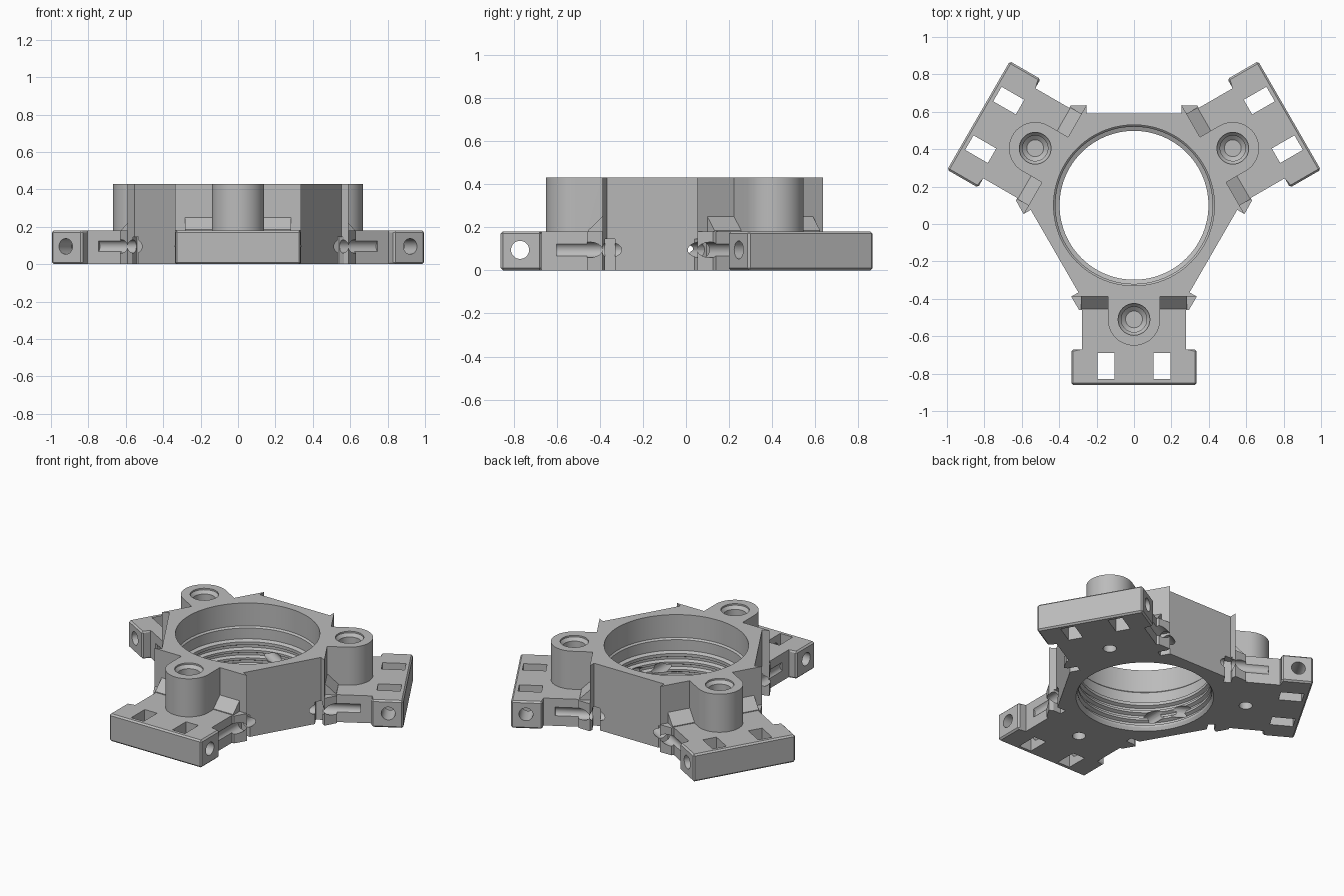
import bpy, bmesh
from math import radians, cos, sin, tau
from mathutils import Matrix, Vector

if "Cube" in bpy.data.objects:
    bpy.data.objects.remove(bpy.data.objects["Cube"])

H, PLATE, SEG = 0.43, 0.18, 64
TURNS = [Matrix.Rotation(radians(120 * k), 4, 'Z') for k in range(3)]

grey = bpy.data.materials.new("light grey plastic")
grey.use_nodes = True
colour = (0.5, 0.5, 0.5, 1)
grey.diffuse_color = colour
grey.node_tree.nodes["Principled BSDF"].inputs["Base Color"].default_value = colour


def finish(bm, name, matrix=Matrix()):
    bmesh.ops.recalc_face_normals(bm, faces=bm.faces)
    bm.transform(matrix)
    mesh = bpy.data.meshes.new(name)
    bm.to_mesh(mesh)
    bm.free()
    obj = bpy.data.objects.new(name, mesh)
    obj.data.materials.append(grey)
    bpy.context.collection.objects.link(obj)
    return obj


def prism(name, outline, z0, z1, matrix=Matrix(), bevel_beyond=None):
    """Extrude an outline upward, optionally softening the outer edges."""
    bm = bmesh.new()
    face = bm.faces.new([bm.verts.new((x, y, z0)) for x, y in outline])
    top = bmesh.ops.extrude_face_region(bm, geom=[face])["geom"]
    for v in top:
        if isinstance(v, bmesh.types.BMVert):
            v.co.z = z1
    if bevel_beyond is not None:
        edges = [e for e in bm.edges if all(v.co.y < bevel_beyond for v in e.verts)]
        bmesh.ops.bevel(bm, geom=edges, offset=0.01, segments=1, affect='EDGES')
    return finish(bm, name, matrix)


def box(name, x0, x1, y0, y1, z0, z1, matrix=Matrix()):
    return prism(name, [(x0, y0), (x1, y0), (x1, y1), (x0, y1)], z0, z1, matrix)


def lathe(name, profile, matrix=Matrix(), seg=SEG):
    """Turn a (radius, height) profile about z and cap both ends."""
    bm = bmesh.new()
    rings = [[bm.verts.new((r * cos(tau * i / seg), r * sin(tau * i / seg), z))
              for i in range(seg)] for r, z in profile]
    for a, b in zip(rings, rings[1:]):
        for i in range(seg):
            j = (i + 1) % seg
            bm.faces.new((a[i], a[j], b[j], b[i]))
    bm.faces.new(rings[0])
    bm.faces.new(rings[-1])
    return finish(bm, name, matrix)


def combine(target, tool, operation):
    mod = target.modifiers.new(operation, 'BOOLEAN')
    mod.operation, mod.solver, mod.object = operation, 'EXACT', tool
    bpy.context.view_layer.objects.active = target
    bpy.ops.object.modifier_apply(modifier=mod.name)
    bpy.data.objects.remove(tool)


def mirrored(half):
    """Complete a left-to-right symmetric outline from its +x half."""
    return half + [(-x, y) for x, y in reversed(half)]


# Tall ring body with a thin rib at each corner
corner = [(-0.297, -0.466), (-0.336, -0.488), (0.336, -0.488), (0.297, -0.466)]
outline = [(turn @ Vector((x, y, 0))).xy for turn in TURNS for x, y in corner]
body = prism("mount_body", outline, 0, H)

arm_half = [(0.25, -0.40), (0.297, -0.466), (0.336, -0.488), (0.293, -0.56), (0.278, -0.56),
            (0.278, -0.77), (0.335, -0.77), (0.335, -0.96)]
boss_outline = [(0.14, -0.44)] + [
    (0.14 * cos(tau * i / SEG), -0.61 - 0.14 * sin(tau * i / SEG))
    for i in range(SEG // 2 + 1)] + [(-0.14, -0.44)]

for turn in TURNS:
    # Low arm with a wide foot
    combine(body, prism("arm", mirrored(arm_half), 0, PLATE, turn, -0.6), 'UNION')
    # Sloped gusset against the tall wall, drawn sideways then stood up
    stand = turn @ Matrix(((0, 0, 1, 0), (1, 0, 0, 0), (0, 1, 0, 0), (0, 0, 0, 1)))
    slope = [(-0.45, 0.15), (-0.555, 0.15), (-0.555, 0.185), (-0.488, 0.25), (-0.45, 0.25)]
    combine(body, prism("gusset", slope, -0.283, 0.283, stand), 'UNION')
    # Screw boss
    combine(body, prism("boss", boss_outline, 0.05, H, turn), 'UNION')

# Threaded bore
bore = [(0.43, H + 0.05), (0.43, 0.28), (0.42, 0.27), (0.42, 0.2), (0.398, 0.19)]
for k in range(3):
    z = 0.17 - 0.05 * k
    bore += [(0.398, z), (0.418, z - 0.01), (0.418, z - 0.025), (0.398, z - 0.035)]
bore += [(0.398, 0.02), (0.41, 0), (0.41, -0.05)]
combine(body, lathe("bore_cutter", bore, seg=96), 'DIFFERENCE')

for turn in TURNS:
    # Counterbore in the boss and pilot hole below it
    place = turn @ Matrix.Translation((0, -0.61, 0))
    sink = [(0.085, H + 0.05), (0.085, H - 0.01), (0.068, H - 0.03),
            (0.068, 0.14), (0.045, 0.12)]
    combine(body, lathe("sink_cutter", sink, place, 32), 'DIFFERENCE')
    combine(body, lathe("pilot_cutter", [(0.04, -0.05), (0.04, 0.11)], place, 32), 'DIFFERENCE')
    # Cross hole through the foot
    across = turn @ Matrix.Translation((0, -0.87, 0.095)) @ Matrix.Rotation(radians(90), 4, 'Y')
    combine(body, lathe("cross_cutter", [(0.042, -0.5), (0.042, 0.5)], across, 32), 'DIFFERENCE')
    flat = turn @ Matrix.Rotation(radians(180), 4, 'Z')
    for side in (-1, 1):
        # Square slots in the foot
        x = 0.15 * side
        combine(body, box("slot_cutter", x - 0.045, x + 0.045, -0.93, -0.79, -0.1, 0.3, turn),
                'DIFFERENCE')
        # Set screw hole into the bore and its nut pocket from below
        x = 0.30 * side
        radial = flat @ Matrix.Translation((x, 0, 0.095)) @ Matrix.Rotation(radians(-90), 4, 'X')
        combine(body, lathe("set_screw_cutter", [(0.036, 0.2), (0.036, 0.7)], radial, 24),
                'DIFFERENCE')
        combine(body, box("nut_cutter", x - 0.045, x + 0.045, 0.43, 0.475, -0.1, 0.145, flat),
                'DIFFERENCE')

# Place the part and shade it
body.location = (0, 0.10, 0)
bpy.ops.object.select_all(action='DESELECT')
body.select_set(True)
bpy.context.view_layer.objects.active = body
bpy.ops.object.shade_smooth_by_angle(angle=radians(25))
